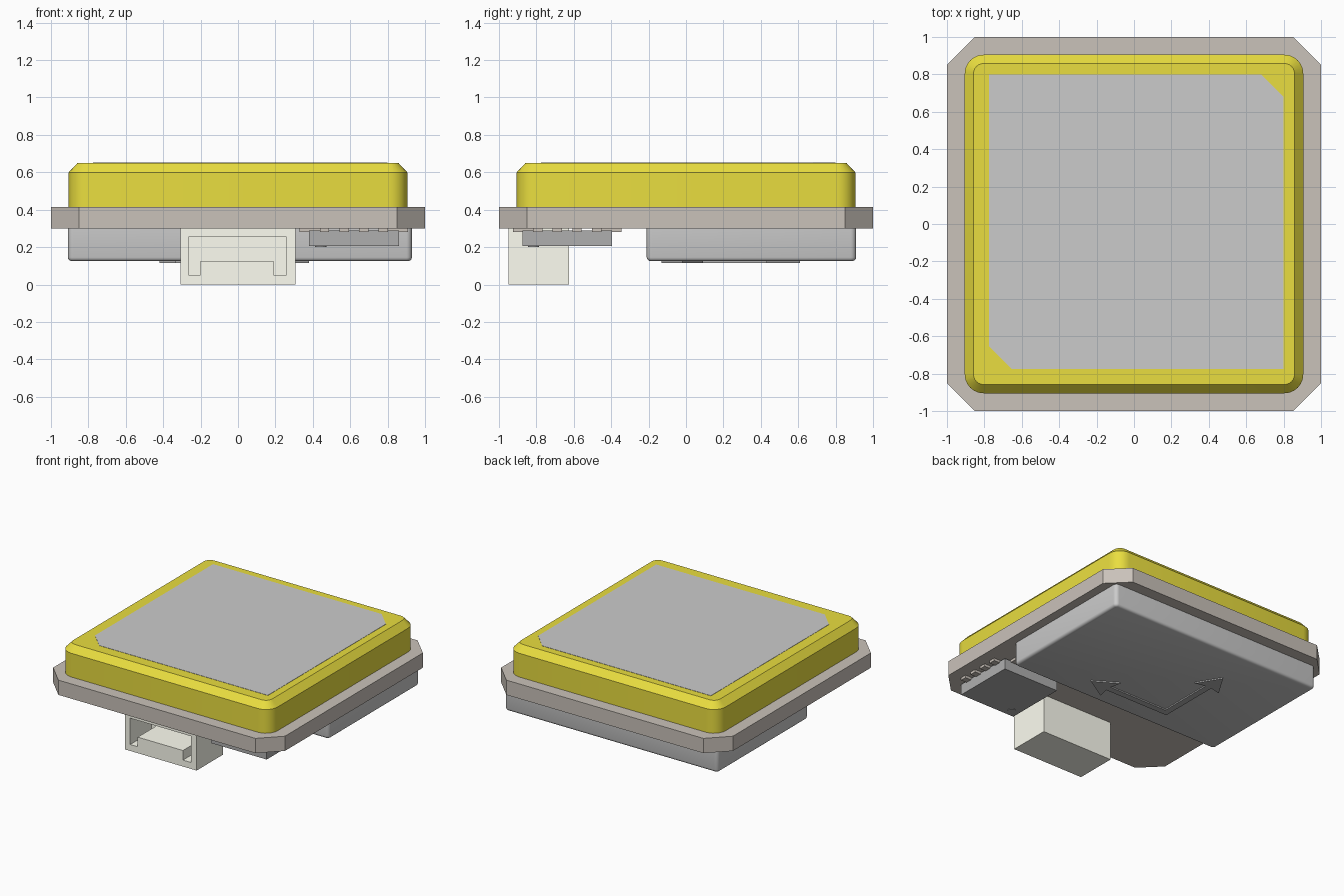
import bpy, bmesh, math

if "Cube" in bpy.data.objects:
    bpy.data.objects.remove(bpy.data.objects["Cube"])


def material(name, r, g, b):
    m = bpy.data.materials.new(name)
    m.diffuse_color = (r, g, b, 1)
    m.use_nodes = True
    m.node_tree.nodes["Principled BSDF"].inputs["Base Color"].default_value = m.diffuse_color
    return m


BOARD = material("board_brown", 0.59, 0.54, 0.49)
CERAMIC = material("ceramic_yellow", 0.82, 0.73, 0.05)
IVORY = material("ivory_plastic", 1.0, 1.0, 0.89)
DARK = material("dark_grey", 0.43, 0.43, 0.43)


def loft(name, layers, mat=None, smooth=False):
    """Closed solid through (z, outline) layers with equal point counts."""
    bm = bmesh.new()
    rings = [[bm.verts.new((x, y, z)) for x, y in pts] for z, pts in layers]
    n = len(rings[0])
    for a, b in zip(rings, rings[1:]):
        for i in range(n):
            j = (i + 1) % n
            bm.faces.new((a[i], a[j], b[j], b[i]))
    bm.faces.new(rings[0])
    bm.faces.new(rings[-1])
    bmesh.ops.recalc_face_normals(bm, faces=bm.faces)
    me = bpy.data.meshes.new(name)
    bm.to_mesh(me)
    bm.free()
    if smooth:
        for p in me.polygons:
            p.use_smooth = True
        me.set_sharp_from_angle(angle=math.radians(30))
    ob = bpy.data.objects.new(name, me)
    bpy.context.collection.objects.link(ob)
    if mat:
        me.materials.append(mat)
    return ob


def prism(name, pts, z0, z1, mat=None):
    return loft(name, [(z0, pts), (z1, pts)], mat)


def rect(x0, x1, y0, y1):
    return [(x0, y0), (x1, y0), (x1, y1), (x0, y1)]


def rounded(x0, x1, y0, y1, r, inset=0, seg=6):
    """Rounded rectangle; inset shrinks it about the same corner centres."""
    pts = []
    corners = [(x1 - r, y1 - r), (x0 + r, y1 - r), (x0 + r, y0 + r), (x1 - r, y0 + r)]
    for k, (cx, cy) in enumerate(corners):
        for i in range(seg + 1):
            a = math.pi / 2 * (k + i / seg)
            pts.append((cx + (r - inset) * math.cos(a), cy + (r - inset) * math.sin(a)))
    return pts


# Circuit board with clipped corners
c = 0.85
prism("circuit_board", [(-c, -1), (c, -1), (1, -c), (1, c), (c, 1), (-c, 1), (-1, c), (-1, -c)],
      0.30, 0.415, BOARD)

# Ceramic antenna block with chamfered top
blk = (-0.905, 0.905, -0.905, 0.905, 0.1)
loft("ceramic_antenna", [(0.415, rounded(*blk)), (0.60, rounded(*blk)),
                         (0.65, rounded(*blk, inset=0.047))], CERAMIC, True)

# Thin metal patch with two clipped corners
a, b = -0.775, 0.80
prism("antenna_patch", [(a + 0.12, a), (b, a), (b, b - 0.12), (b - 0.12, b), (a, b), (a, a + 0.12)],
      0.648, 0.652)

# Shield can under the board, soft lower edge
can = (-0.91, 0.93, -0.21, 0.91, 0.03)
loft("shield_can", [(0.30, rounded(*can)), (0.145, rounded(*can)),
                    (0.135, rounded(*can, inset=0.003)), (0.128, rounded(*can, inset=0.01)),
                    (0.125, rounded(*can, inset=0.02))], None, True)

# Raised two-headed axis arrow on the shield can
ax, ay, w, hw = -0.31, -0.02, 0.025, 0.11
arrow = [(ax - w, ay - w), (0.22, ay - w), (0.20, ay - hw), (0.38, ay), (0.20, ay + hw),
         (0.22, ay + w), (ax + w, ay + w), (ax + w, 0.45), (ax + hw, 0.43), (ax, 0.61),
         (ax - hw, 0.43), (ax - w, 0.45)]
prism("axis_arrow", arrow, 0.115, 0.126, DARK)

# Plug socket with a front opening around a tongue
socket = prism("plug_socket", rect(-0.308, 0.308, -0.95, -0.625), 0, 0.30, IVORY)
opening = [(-0.265, 0.05), (-0.2, 0.05), (-0.2, 0.125), (0.19, 0.125), (0.19, 0.05),
           (0.26, 0.05), (0.26, 0.255), (-0.265, 0.255)]
cutter = prism("socket_cutter", opening, 0.69, 1.05, IVORY)
cutter.rotation_euler.x = math.pi / 2
cutter.hide_render = True
cutter.display_type = 'WIRE'
mod = socket.modifiers.new("opening", 'BOOLEAN')
mod.object = cutter
mod.operation = 'DIFFERENCE'
mod.solver = 'EXACT'

# Sensor chip with an index dot
cx, cy, h = 0.62, -0.635, 0.24
prism("sensor_chip", rect(cx - h, cx + h, cy - h, cy + h), 0.205, 0.29, DARK)
dot = [(0.443 + 0.03 * math.cos(t * math.pi / 8), -0.815 + 0.03 * math.sin(t * math.pi / 8))
       for t in range(16)]
prism("index_dot", dot, 0.201, 0.206, DARK)

# Solder pads, four along each side of the chip
for side in range(4):
    ca, sa = round(math.cos(side * math.pi / 2)), round(math.sin(side * math.pi / 2))
    for k in range(4):
        o = (k - 1.5) * 0.105
        pad = [(cx + ca * u - sa * v, cy + sa * u + ca * v)
               for u, v in rect(h - 0.08, h + 0.05, o - 0.025, o + 0.025)]
        prism("solder_pad", pad, 0.28, 0.301, BOARD)
